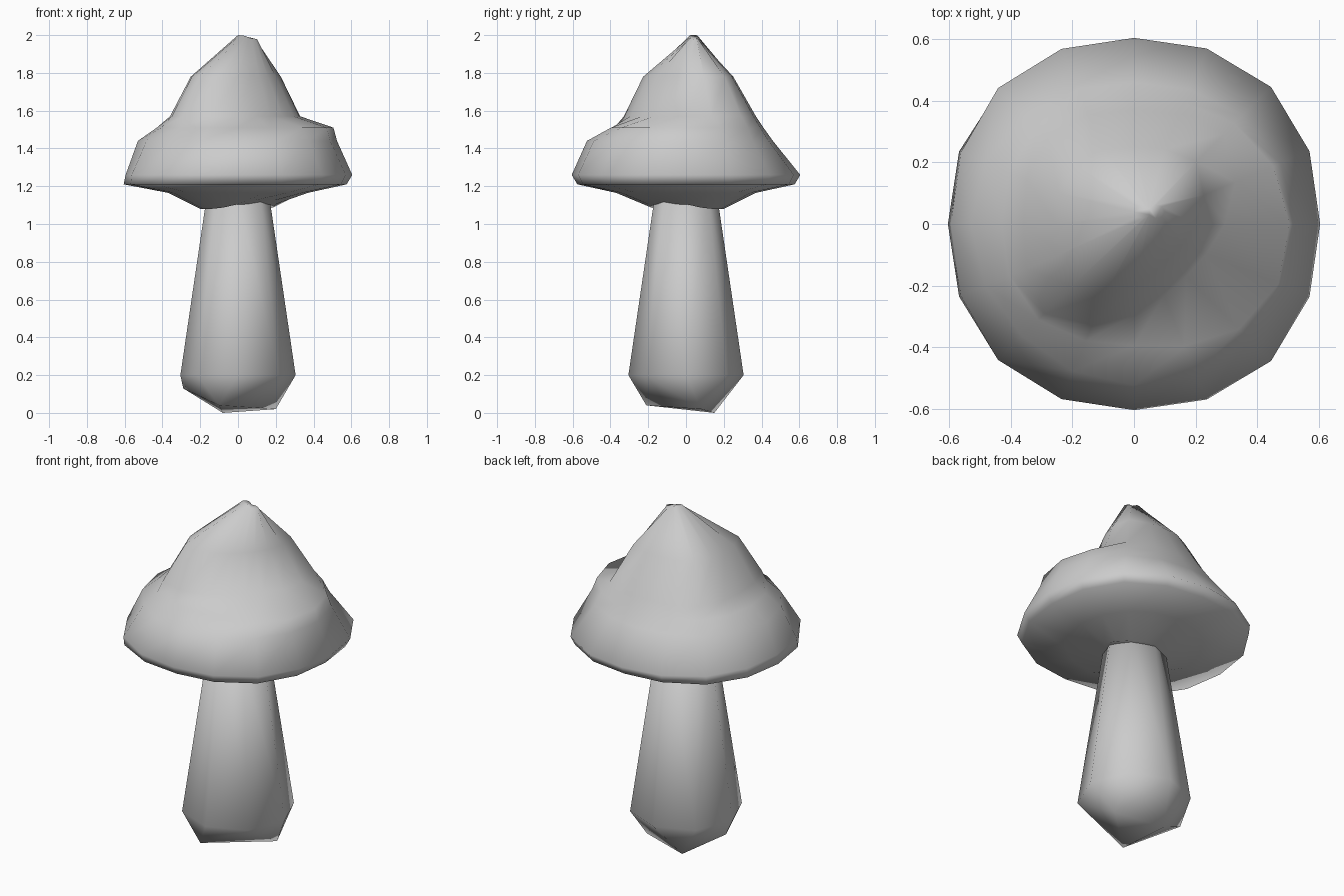
import bpy, bmesh
from math import sin, cos, radians, tau

if "Cube" in bpy.data.objects:
    bpy.data.objects.remove(bpy.data.objects["Cube"], do_unlink=True)

grey = bpy.data.materials.new("plain grey")
grey.use_nodes = True
grey.diffuse_color = (0.6, 0.6, 0.6, 1)
grey.node_tree.nodes["Principled BSDF"].inputs["Base Color"].default_value = grey.diffuse_color


def finish(name, bm):
    bmesh.ops.recalc_face_normals(bm, faces=bm.faces)
    mesh = bpy.data.meshes.new(name)
    bm.to_mesh(mesh)
    bm.free()
    mesh.materials.append(grey)
    obj = bpy.data.objects.new(name, mesh)
    bpy.context.collection.objects.link(obj)
    mesh.shade_smooth()


def toward(angle, degrees, power=1):
    """1 when facing the given direction, fading to 0 at right angles."""
    return max(0, cos(angle - radians(degrees))) ** power


def ring(bm, radius, height, count, centre=(0, 0)):
    """Ring of points; radius and height may depend on the angle."""
    points = []
    for i in range(count):
        a = tau * i / count
        r = radius(a) if callable(radius) else radius
        z = height(a) if callable(height) else height
        points.append(bm.verts.new((centre[0] + r * cos(a), centre[1] + r * sin(a), z)))
    return points


def hollows(a, back, side):
    """Shallow dents in the back and one side of the cap."""
    return back * toward(a, 90, 4) + side * toward(a, 180, 4)


# Cap: stacked rings with broad diagonal ridges and a hollow above a shelf
SIDES = 16
bm = bmesh.new()
rings = [
    ring(bm, 0.20, lambda a: 1.08 + 0.05 * toward(a, -45, 2), SIDES),
    ring(bm, 0.37, 1.165, SIDES),
    ring(bm, lambda a: 0.575 + 0.03 * sin(2 * a) ** 2 + 0.03 * toward(a, 180, 2),
         1.21, SIDES),
    ring(bm, lambda a: 0.605 + 0.025 * sin(2 * a) ** 2 - 0.01 * toward(a, 180, 2),
         1.26, SIDES),
    ring(bm, lambda a: 0.51 + 0.02 * toward(a, -45) - hollows(a, 0.05, -0.02),
         1.44, SIDES),
    ring(bm, lambda a: 0.47 + 0.04 * toward(a, -20, 2) - 0.08 * toward(a, -90, 4)
         - hollows(a, 0.06, 0.04), 1.51, SIDES),
    ring(bm, lambda a: 0.43 - 0.19 * toward(a, -45) - hollows(a, 0.06, 0.07),
         1.57, SIDES),
    ring(bm, lambda a: 0.30 - 0.14 * toward(a, -45) - hollows(a, 0.05, 0.05),
         1.78, SIDES),
    ring(bm, lambda a: 0.01 + 0.04 * cos(a) ** 2, lambda a: 1.99 - 0.01 * cos(a),
         SIDES, centre=(0.05, 0.04)),
]
for low, high in zip(rings, rings[1:]):
    for i in range(SIDES):
        j = (i + 1) % SIDES
        bm.faces.new((low[i], low[j], high[j], high[i]))
bm.faces.new(rings[0][::-1])
bm.faces.new(rings[-1])
finish("cap", bm)

# Stem: tapered eight-sided body ending in a tilted three-cornered foot
bm = bmesh.new()
ring(bm, 0.165, 1.15, 8)
ring(bm, 0.305, 0.2, 8)
for corner in ((0.2, 0.08, 0.02), (-0.1, -0.21, 0.04), (-0.08, 0.15, 0), (-0.29, 0.04, 0.13)):
    bm.verts.new(corner)
bmesh.ops.convex_hull(bm, input=bm.verts)
bmesh.ops.dissolve_limit(bm, angle_limit=radians(1), verts=bm.verts, edges=bm.edges)
finish("stem", bm)
